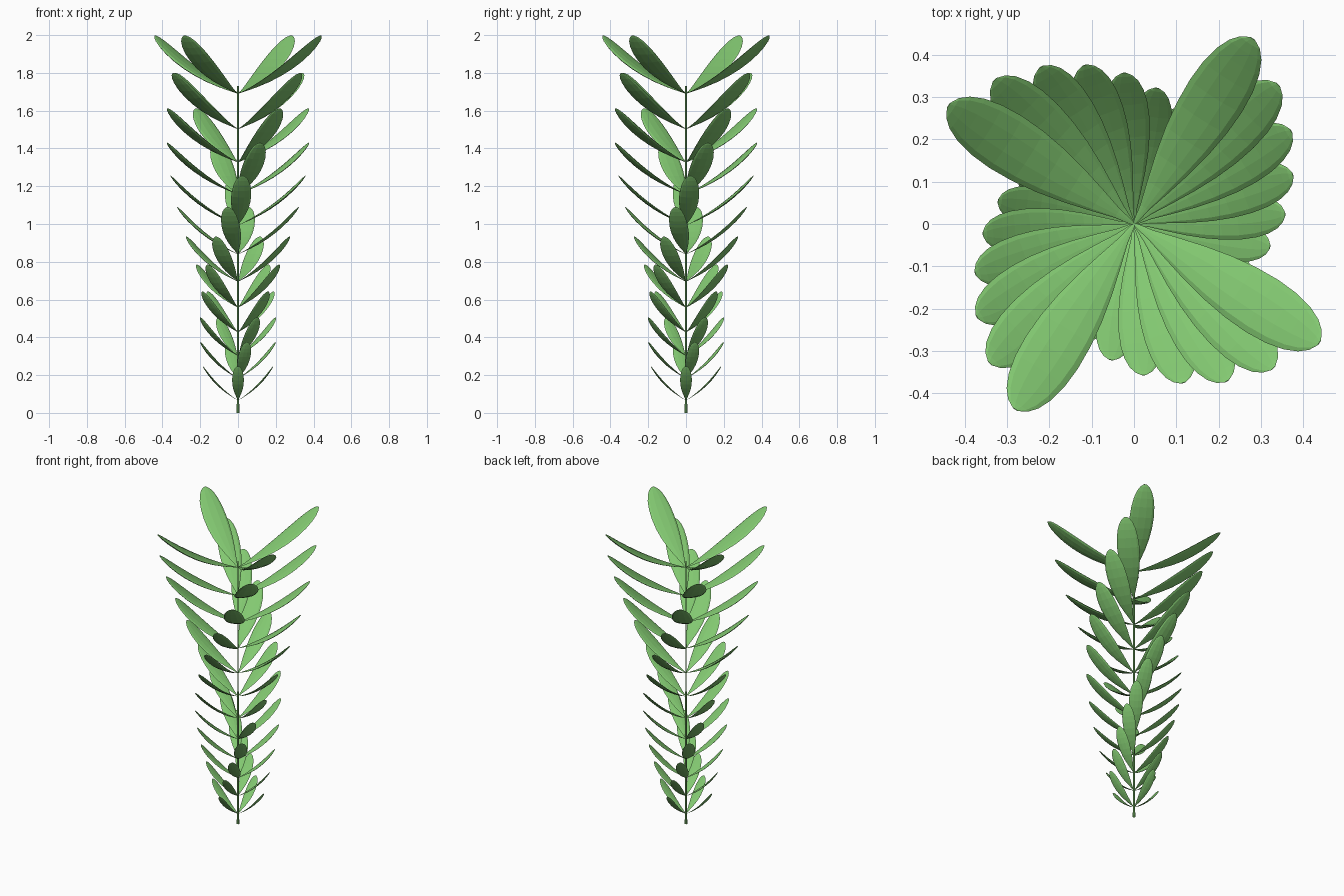
import bpy, math
from mathutils import Vector

if "Cube" in bpy.data.objects:
    bpy.data.objects.remove(bpy.data.objects["Cube"])


def material(name, rgb):
    m = bpy.data.materials.new(name)
    m.diffuse_color = (*rgb, 1)
    m.use_nodes = True
    m.node_tree.nodes["Principled BSDF"].inputs["Base Color"].default_value = m.diffuse_color
    return m


leaf_green = material("leaf green", (0.225, 0.58, 0.165))


def add_mesh(name, verts, faces, mat):
    me = bpy.data.meshes.new(name)
    me.from_pydata(verts, [], faces)
    me.materials.append(mat)
    ob = bpy.data.objects.new(name, me)
    bpy.context.collection.objects.link(ob)
    return ob


# leaf outline: position along the leaf, relative half width
OUTLINE = [(0, .05), (.08, .17), (.18, .40), (.3, .65), (.42, .84), (.54, .96), (.66, 1),
           (.77, .95), (.86, .82), (.93, .62), (.975, .38), (1, .1)]
SIDES = 10


def leaf(name, base_z, reach, rise, angle):
    """Flattened, upward-curving leaf with a lens cross-section."""
    length = math.hypot(reach, rise)
    out = Vector((math.cos(angle), math.sin(angle), 0))
    side = Vector((-math.sin(angle), math.cos(angle), 0))
    chord = (out * reach + Vector((0, 0, rise))) / length
    normal = chord.cross(side)
    sag = 0.06
    verts, faces = [], []
    for t, w in OUTLINE:
        centre = Vector((0, 0, base_z)) + length * (chord * t - normal * sag * 4 * t * (1 - t))
        slope = -sag * 4 * (1 - 2 * t)
        n = (normal - chord * slope).normalized()
        for k in range(SIDES):
            a = 2 * math.pi * k / SIDES
            verts.append(centre + side * (math.cos(a) * w * 0.12 * length)
                         + n * (math.sin(a) * w * 0.019 * length))
    for r in range(len(OUTLINE) - 1):
        for k in range(SIDES):
            j = (k + 1) % SIDES
            a, b = r * SIDES, (r + 1) * SIDES
            faces.append((a + k, b + k, b + j, a + j))
    faces.append(tuple(range(SIDES)))
    faces.append(tuple(reversed(range(len(verts) - SIDES, len(verts)))))
    ob = add_mesh(name, verts, faces, leaf_green)
    ob.data.polygons.foreach_set("use_smooth", [False] * len(faces))


# twelve whorls of four leaves, growing and twisting upward
HEIGHTS = [.066, .182, .302, .427, .558, .695, .84, .994, 1.157, 1.327, 1.503, 1.69]
for i, z in enumerate(HEIGHTS):
    reach = 0.186 * 1.098 ** i
    rise = 0.181 + 0.0115 * i
    for q in range(4):
        leaf(f"leaf_{i + 1}_{q + 1}", z, reach, rise, math.radians(13.4 * i + 90 * q))

# slender tapered stem, open at the ends
N = 8
verts = [(r * math.cos(2 * math.pi * k / N), r * math.sin(2 * math.pi * k / N), z)
         for z, r in ((0, .009), (.06, .006), (.9, .0045), (1.73, .0045)) for k in range(N)]
faces = [(r * N + k, r * N + (k + 1) % N, (r + 1) * N + (k + 1) % N, (r + 1) * N + k)
         for r in range(3) for k in range(N)]
add_mesh("stem", verts, faces, leaf_green)
